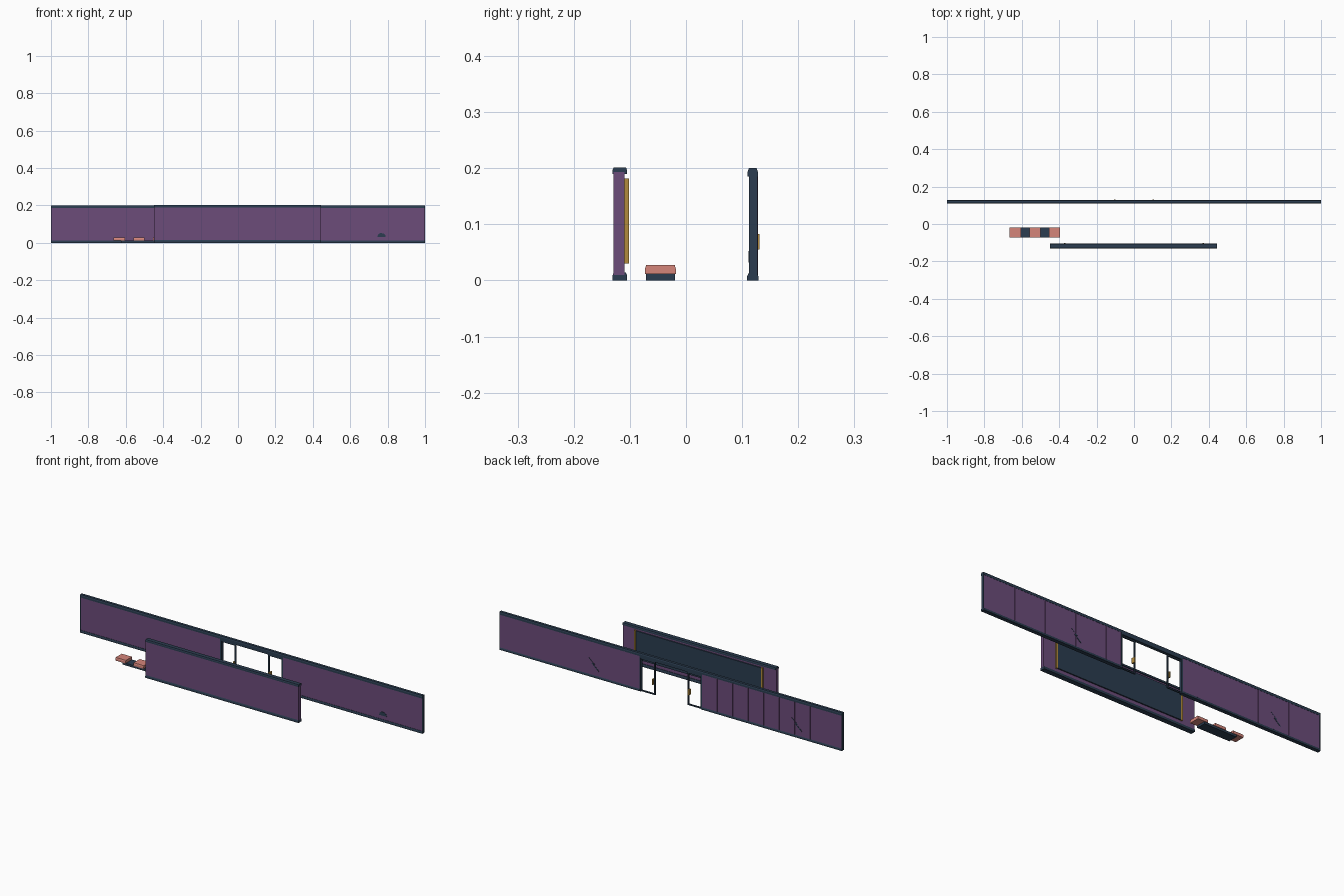
import bpy, bmesh

if "Cube" in bpy.data.objects:
    bpy.data.objects.remove(bpy.data.objects["Cube"])


def material(name, rgb):
    m = bpy.data.materials.new(name)
    m.diffuse_color = (*rgb, 1)
    m.use_nodes = True
    m.node_tree.nodes["Principled BSDF"].inputs["Base Color"].default_value = m.diffuse_color
    return m


PURPLE = material("purple", (0.15, 0.072, 0.195))
NAVY = material("navy", (0.024, 0.046, 0.08))
PINK = material("dusty_pink", (0.66, 0.235, 0.195))
GOLD = material("gold", (0.45, 0.26, 0.045))


def finish(name, bm, mat):
    bmesh.ops.recalc_face_normals(bm, faces=bm.faces)
    me = bpy.data.meshes.new(name)
    bm.to_mesh(me)
    bm.free()
    me.materials.append(mat)
    ob = bpy.data.objects.new(name, me)
    bpy.context.collection.objects.link(ob)
    return ob


def box(name, x, y, z, mat):
    """Box from three (low, high) ranges."""
    bm = bmesh.new()
    bmesh.ops.create_cube(bm, size=1)
    for v in bm.verts:
        v.co = [(r[0] + r[1]) / 2 + c * (r[1] - r[0]) for c, r in zip(v.co, (x, y, z))]
    return finish(name, bm, mat)


def extrude(name, points, to3d, depth, mat):
    """Prism from a 2D outline; to3d maps (a, b, d) into space."""
    bm = bmesh.new()
    rings = [[bm.verts.new(to3d(a, b, d)) for a, b in points] for d in depth]
    bm.faces.new(rings[0])
    bm.faces.new(rings[1])
    n = len(points)
    for i in range(n):
        j = (i + 1) % n
        bm.faces.new((rings[0][i], rings[0][j], rings[1][j], rings[1][i]))
    return finish(name, bm, mat)


def rail(name, x, y, z, mat):
    """Horizontal moulding with a slightly narrower top."""
    s = 0.002
    profile = [(y[0], z[0]), (y[1], z[0]), (y[1], z[0] + (z[1] - z[0]) * 0.6),
               (y[1] - s, z[1]), (y[0] + s, z[1]), (y[0], z[0] + (z[1] - z[0]) * 0.6)]
    return extrude(name, profile, lambda a, b, d: (d, a, b), x, mat)


def span(side, a, b):
    return tuple(sorted((side * a, side * b)))


# Front wall with its rails
FX = (-0.45, 0.445)
box("front_wall", FX, (-0.129, -0.11), (0.01, 0.193), PURPLE)
rail("front_wall_bottom_rail", FX, (-0.131, -0.105), (0, 0.014), NAVY)
rail("front_wall_top_rail", FX, (-0.131, -0.105), (0.19, 0.201), NAVY)

# Framed screen on the inner side of the front wall
box("screen", (-0.366, 0.366), (-0.111, -0.104), (0.032, 0.18), NAVY)
for side in (-1, 1):
    box("screen_frame", span(side, 0.366, 0.375), (-0.111, -0.102), (0.03, 0.182), GOLD)

# Back wall, two mirrored halves around the doorway
for side in (-1, 1):
    box("back_wall", span(side, 0.18, 0.999), (0.113, 0.127), (0.01, 0.19), PURPLE)
    rail("back_wall_bottom_rail", span(side, 0.18, 1), (0.109, 0.129), (0, 0.012), NAVY)
    box("end_post", span(side, 0.996, 1), (0.1125, 0.1275), (0.01, 0.187), NAVY)
    box("door_jamb", span(side, 0.175, 0.183), (0.112, 0.128), (0, 0.187), NAVY)
    for i in range(1, 8):
        c = 0.18 + 0.0905 * i
        box("panel_rib", span(side, c - 0.0015, c + 0.0015),
            (0.112, 0.128), (0.012, 0.187), PURPLE)

    # Open door frame with a gold handle on its free edge
    box("door_stile", span(side, 0.094, 0.101), (0.1165, 0.1235), (0, 0.174), NAVY)
    for z in ((0, 0.006), (0.168, 0.174)):
        box("door_crossbar", span(side, 0.101, 0.175), (0.1165, 0.1235), z, NAVY)
    box("door_handle", span(side, 0.1, 0.108), (0.112, 0.131), (0.055, 0.083), GOLD)

rail("back_wall_top_rail", (-1, 1), (0.110, 0.128), (0.185, 0.2), NAVY)
box("door_header", (-0.18, 0.18), (0.112, 0.128), (0.176, 0.188), NAVY)

# Zigzag cracks on the back face
crack = [(0.03, 0.097), (0.024, 0.097), (0.002, 0.075), (0.012, 0.073), (-0.02, 0.044),
         (-0.03, 0.038), (-0.026, 0.046), (0, 0.068), (-0.008, 0.07)]
for cx in (0.45, -0.735):
    extrude("wall_crack", crack, lambda a, b, d, cx=cx: (cx + a, d, b), (0.1265, 0.1283), NAVY)

# Small arched hole on the inner face
arch = [(0.745, 0.032), (0.79, 0.032), (0.788, 0.041), (0.778, 0.05),
        (0.762, 0.052), (0.75, 0.046)]
extrude("arched_hole", arch, lambda a, b, d: (a, d, b), (0.1115, 0.1135), NAVY)

# Low bench: three cushions on a shorter navy base
box("bench_base", (-0.625, -0.435), (-0.071, -0.02), (0, 0.012), NAVY)
for x in (-0.665, -0.56, -0.455):
    rail("cushion", (x, x + 0.06), (-0.073, -0.018), (0.011, 0.027), PINK)
